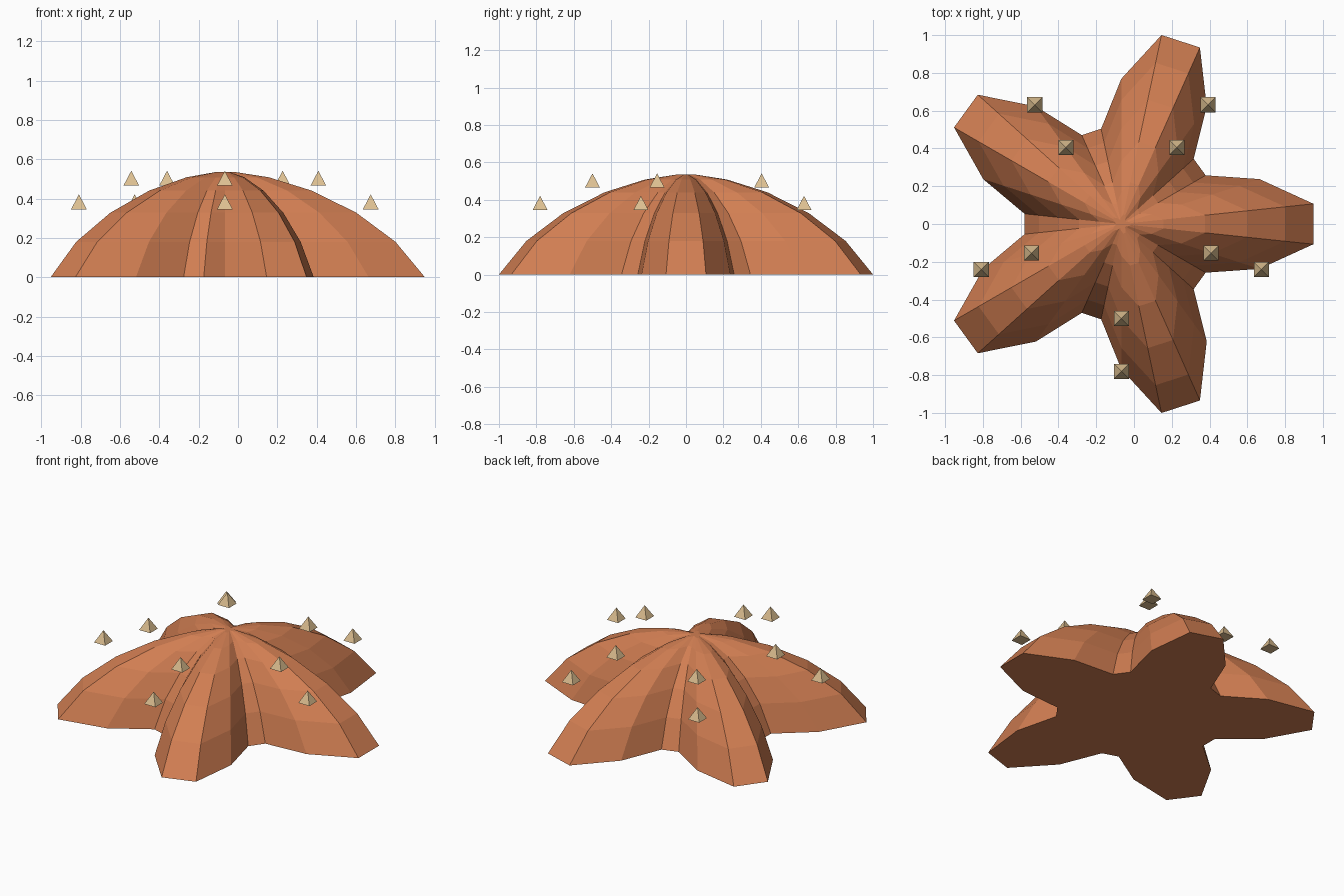
import bpy, bmesh, math

if "Cube" in bpy.data.objects:
    bpy.data.objects.remove(bpy.data.objects["Cube"])

CX = -0.067  # the star's hub sits slightly left of the bounding-box centre


def material(name, rgb):
    m = bpy.data.materials.new(name)
    m.diffuse_color = (*rgb, 1)
    m.use_nodes = True
    m.node_tree.nodes["Principled BSDF"].inputs["Base Color"].default_value = m.diffuse_color
    return m


def add_object(name, bm, mat):
    bmesh.ops.recalc_face_normals(bm, faces=bm.faces)
    me = bpy.data.meshes.new(name)
    bm.to_mesh(me)
    bm.free()
    me.materials.append(mat)
    ob = bpy.data.objects.new(name, me)
    bpy.context.collection.objects.link(ob)
    return ob


orange = material("burnt orange", (0.64, 0.209, 0.085))
sand = material("pale sand", (0.72, 0.52, 0.28))

# Star body: five-lobed outline scaled up through a dome profile (scale, height)
PROFILE = [(1, 0), (0.853, 0.18), (0.657, 0.328), (0.435, 0.44),
           (0.22, 0.508), (0.05, 0.535)]
SEGMENTS = 30
bm = bmesh.new()
rings = []
for scale, z in PROFILE:
    ring = []
    for i in range(SEGMENTS):
        a = math.radians(6 + i * 360 / SEGMENTS)
        r = scale * (0.769 + 0.293 * math.cos(5 * a))
        ring.append(bm.verts.new((CX + r * math.cos(a), r * math.sin(a), z)))
    rings.append(ring)
for low, high in zip(rings, rings[1:]):
    for i in range(SEGMENTS):
        j = (i + 1) % SEGMENTS
        bm.faces.new((low[i], low[j], high[j], high[i]))
bm.faces.new(rings[0])
bm.faces.new(rings[-1])
add_object("star_body", bm, orange)

# Small square spikes: two beside each arm
for arm in range(5):
    a = math.radians(-18 + 72 * arm)
    for label, r, z in (("inner", 0.5, 0.465), ("outer", 0.78, 0.345)):
        bm = bmesh.new()
        x, y, h = CX + r * math.cos(a), r * math.sin(a), 0.04
        base = [bm.verts.new((x + sx * h, y + sy * h, z))
                for sx, sy in ((-1, -1), (1, -1), (1, 1), (-1, 1))]
        tip = bm.verts.new((x, y, z + 0.076))
        bm.faces.new(base)
        for i in range(4):
            bm.faces.new((base[i], base[(i + 1) % 4], tip))
        add_object(f"{label}_spike_{arm + 1}", bm, sand)
